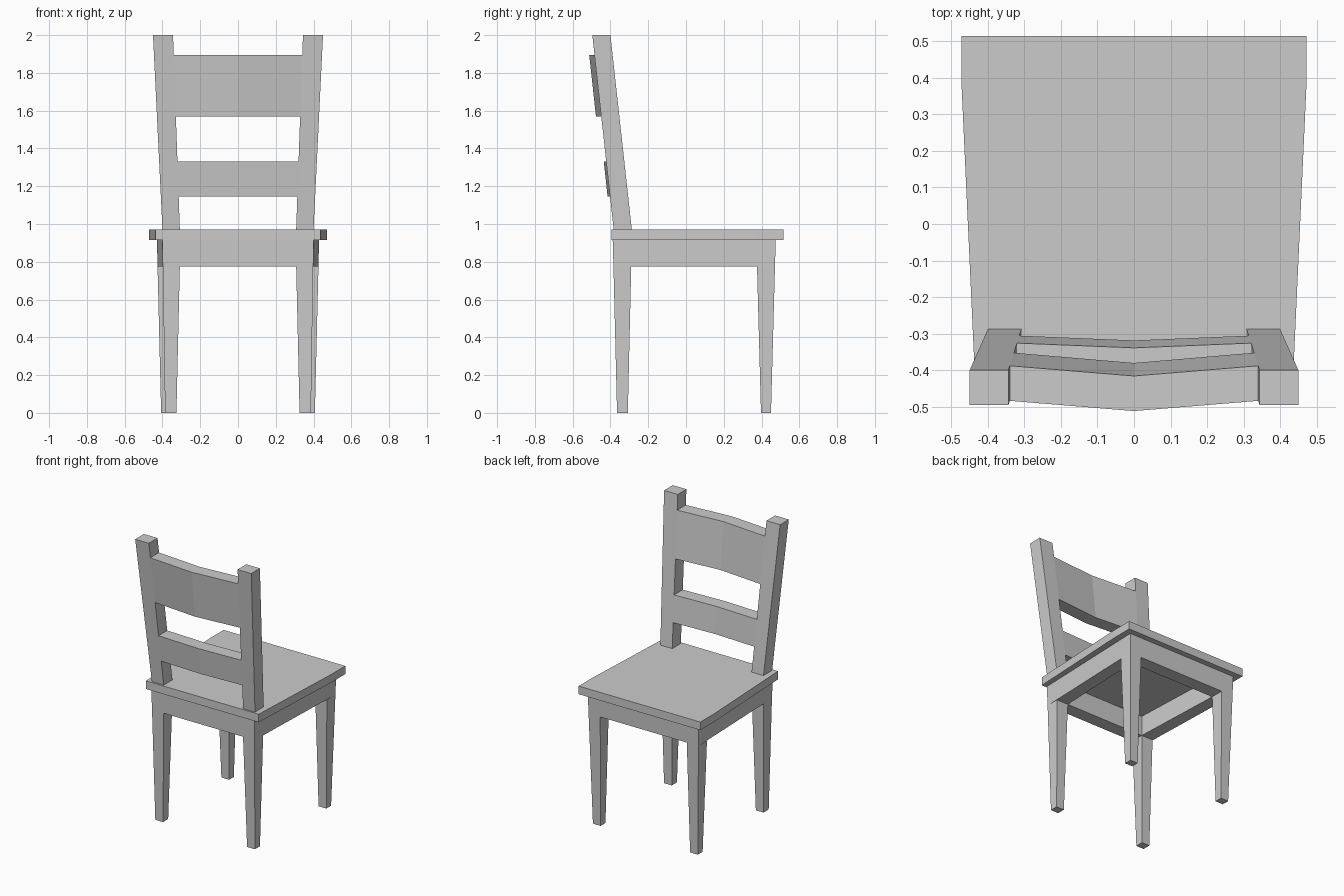
import bpy
import bmesh

SIDES = (-1, 1)
LEG_TOP, APRON_TOP, SEAT_TOP, TOP = 0.775, 0.915, 0.972, 2.0

cube = bpy.data.objects.get("Cube")
if cube:
    bpy.data.objects.remove(cube, do_unlink=True)

# One plain grey for the whole chair
grey = bpy.data.materials.new("plain grey")
grey.use_nodes = True
colour = (0.6, 0.6, 0.6, 1)
grey.diffuse_color = colour
grey.node_tree.nodes["Principled BSDF"].inputs["Base Color"].default_value = colour


def lerp(a, b, t):
    return a + (b - a) * t


def loft(name, rings, closed=False):
    """Skin equal rings of points; cap the ends, or join last to first."""
    bm = bmesh.new()
    loops = [[bm.verts.new(p) for p in ring] for ring in rings]
    n = len(rings[0])
    pairs = list(zip(loops, loops[1:]))
    if closed:
        pairs.append((loops[-1], loops[0]))
    else:
        bm.faces.new(loops[0])
        bm.faces.new(loops[-1])
    for a, b in pairs:
        for i in range(n):
            j = (i + 1) % n
            bm.faces.new((a[i], a[j], b[j], b[i]))
    bmesh.ops.recalc_face_normals(bm, faces=bm.faces)
    mesh = bpy.data.meshes.new(name)
    bm.to_mesh(mesh)
    bm.free()
    mesh.materials.append(grey)
    obj = bpy.data.objects.new(name, mesh)
    bpy.context.collection.objects.link(obj)
    return obj


def rect(x0, x1, y0, y1, z):
    return [(x0, y0, z), (x1, y0, z), (x1, y1, z), (x0, y1, z)]


# Seat board, narrowing towards the backrest
half = [(0.437, -0.395), (0.472, 0.37), (0.472, 0.515)]
outline = half + [(-x, y) for x, y in reversed(half)]
loft("seat", [[(x, y, z) for x, y in outline] for z in (APRON_TOP, SEAT_TOP)])

# Tapered legs: (name, outer x, inner x, y range) at apron and at floor
LEGS = (
    ("backrest_leg", (0.398, 0.308, -0.384, -0.29), (0.386, 0.326, -0.365, -0.308)),
    ("seat_edge_leg", (0.426, 0.336, 0.376, 0.471), (0.407, 0.347, 0.397, 0.45)),
)
for name, high, low in LEGS:
    for s in SIDES:
        loft(f"{name}_{'left' if s > 0 else 'right'}", [
            rect(s * o, s * i, y0, y1, z)
            for (o, i, y0, y1), z in ((low, 0), (high, LEG_TOP))])


# Apron frame, as thick as the legs and flush with their outer faces
def trapezoid(xb, xf, yb, yf, z):
    return [(-xb, yb, z), (xb, yb, z), (xf, yf, z), (-xf, yf, z)]


outer_low = trapezoid(0.398, 0.426, -0.384, 0.471, LEG_TOP)
outer_high = trapezoid(0.401, 0.429, -0.388, 0.475, APRON_TOP)
inner = [trapezoid(0.308, 0.336, -0.29, 0.376, z) for z in (APRON_TOP, LEG_TOP)]
loft("apron", [outer_low, outer_high] + inner, closed=True)


# Raked, splayed backrest posts
def post(z):
    t = (z - SEAT_TOP) / (TOP - SEAT_TOP)
    y = lerp(-0.287, -0.4, t)
    return lerp(0.308, 0.344, t), lerp(0.4, 0.45, t), y - 0.096, y


for s in SIDES:
    rings = []
    for z in (SEAT_TOP, TOP):
        xi, xo, yb, yf = post(z)
        rings.append(rect(s * xi, s * xo, yb, yf, z))
    loft(f"backrest_post_{'left' if s > 0 else 'right'}", rings)

# Backrest slats between the posts, bent outwards at the middle
for name, z0, z1, bow in (("lower_slat", 1.145, 1.33, 0.013),
                          ("upper_slat", 1.57, 1.895, 0.028)):
    rings = []
    for z in (z0, z1):
        x, _, yb, yf = post(z)
        rings.append([(-x, yb, z), (0, yb - bow, z), (x, yb, z),
                      (x, yf, z), (0, yf - bow, z), (-x, yf, z)])
    loft(name, rings)
